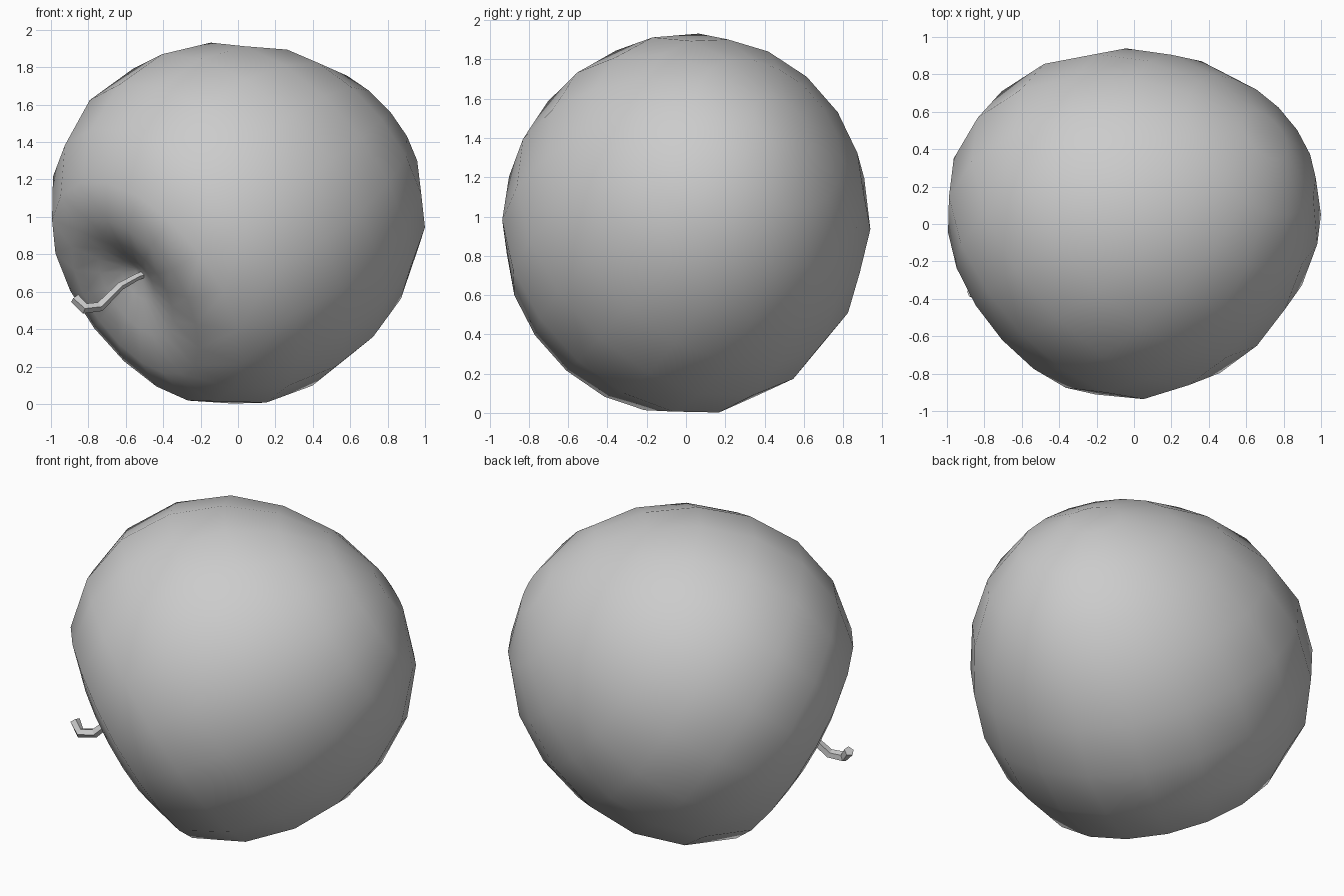
import bpy, bmesh, math
from mathutils import Vector

cube = bpy.data.objects.get("Cube")
if cube:
    bpy.data.objects.remove(cube, do_unlink=True)

grey = bpy.data.materials.new("plain grey")
grey.use_nodes = True
colour = (0.6, 0.6, 0.6, 1)
grey.diffuse_color = colour
grey.node_tree.nodes["Principled BSDF"].inputs["Base Color"].default_value = colour

CENTRE = Vector((0.012, -0.008, 0.952))
AXIS = Vector((-0.68, -0.5, -0.53)).normalized()   # towards the stem
LEAN = Vector((-0.035, 0.03, 0.03))                # sideways drift of the stem end
GIRTH = Vector((1.015, 0.975, 1.012))
RADIUS = 0.97


def add_object(name, bm):
    bmesh.ops.recalc_face_normals(bm, faces=bm.faces)
    mesh = bpy.data.meshes.new(name)
    bm.to_mesh(mesh)
    bm.free()
    mesh.materials.append(grey)
    obj = bpy.data.objects.new(name, mesh)
    bpy.context.collection.objects.link(obj)
    return obj


def circle(centre, direction, radius, sides):
    rot = direction.to_track_quat('Z', 'Y')
    angles = [2 * math.pi * i / sides for i in range(sides)]
    return [centre + rot @ Vector((math.cos(t), math.sin(t), 0)) * radius for t in angles]


def bridge(bm, rings):
    """Join consecutive rings of vertices with quads."""
    for a, b in zip(rings, rings[1:]):
        for i in range(len(a)):
            j = (i + 1) % len(a)
            bm.faces.new((a[i], a[j], b[j], b[i]))


def body_point(p):
    """Place a point of the round body, with the fruit's uneven swelling."""
    x, y, z = p.normalized()
    swell = 1 + 0.1 * x * x * (y + z) - 0.057 * x * (1 - x * x) + 0.03 * y * z
    return CENTRE + p * GIRTH * swell if isinstance(p * GIRTH, Vector) else \
        CENTRE + Vector(a * b for a, b in zip(p, GIRTH)) * swell


# Fruit body: (radius, height along axis, lean) for the hollow, then a rounded ball
profile = [(0.03, 0.65, 3.0), (0.13, 0.69, 2.5), (0.29, 0.735, 1.7), (0.48, 0.765, 1.1)]
for degrees in range(45, -82, -18):
    t = math.radians(degrees)
    height = RADIUS * math.sin(t)
    profile.append((RADIUS * math.cos(t), height, max(height, 0)))

bm = bmesh.new()
rings = []
for radius, height, lean in profile:
    points = circle(AXIS * height + LEAN * lean, AXIS, radius, 18)
    rings.append([bm.verts.new(body_point(p)) for p in points])
bridge(bm, rings)
bm.faces.new(rings[0])
bm.faces.new(rings[-1])
body = add_object("fruit_body", bm)
for poly in body.data.polygons:
    poly.use_smooth = True

# Stem: bent five-sided stalk rising out of the hollow
path = [Vector(p) for p in ((-0.46, -0.2, 0.71), (-0.54, -0.25, 0.68), (-0.63, -0.3, 0.63),
                            (-0.74, -0.35, 0.52), (-0.82, -0.38, 0.51), (-0.87, -0.36, 0.565))]
radii = [0.02, 0.02, 0.023, 0.028, 0.03, 0.03]
bm = bmesh.new()
rings = []
for i, point in enumerate(path):
    along = path[min(i + 1, len(path) - 1)] - path[max(i - 1, 0)]
    rings.append([bm.verts.new(p) for p in circle(point, along.normalized(), radii[i], 5)])
bridge(bm, rings)
bm.faces.new(rings[0])
bm.faces.new(rings[-1])
add_object("stem", bm)
